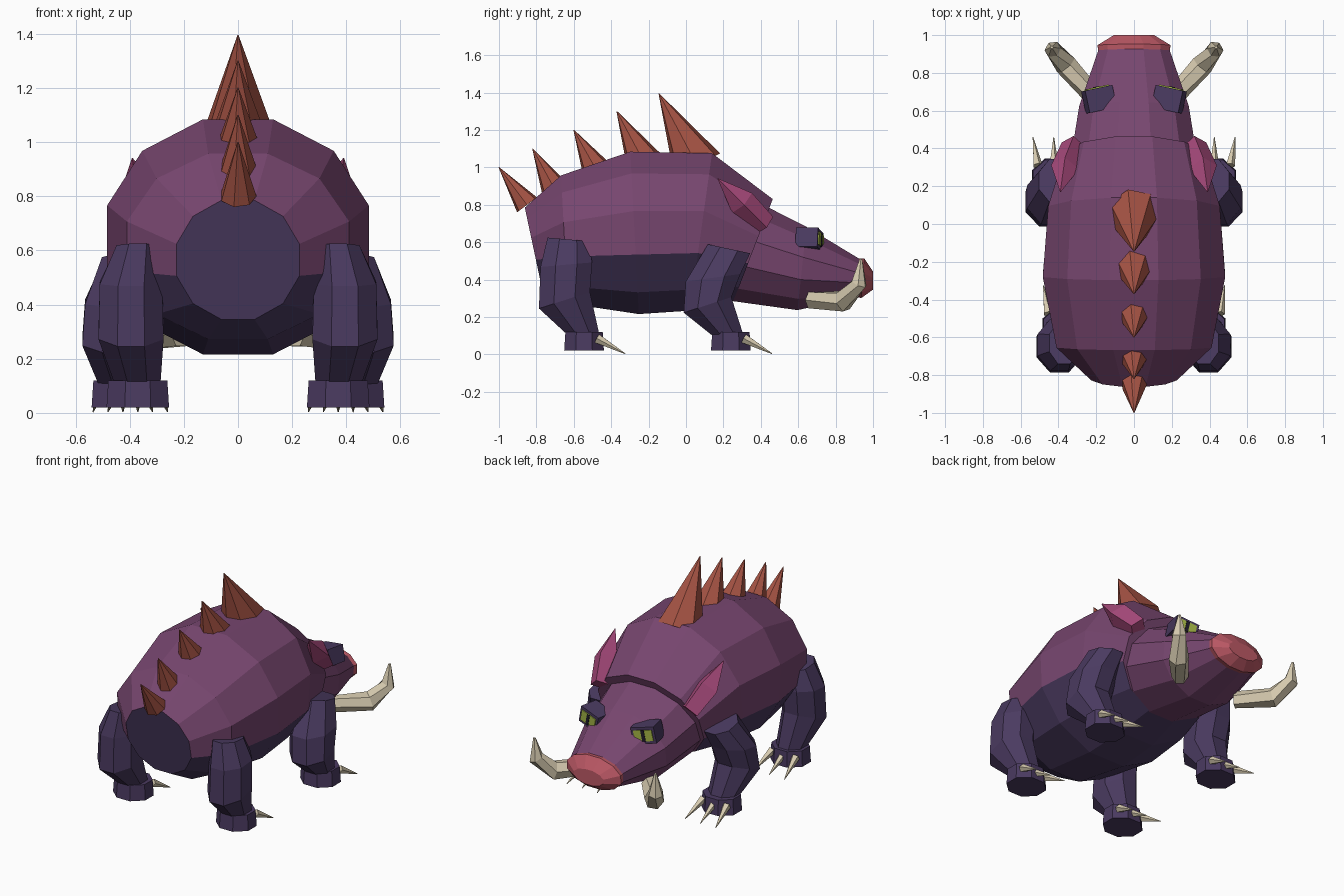
import bpy, bmesh, math
from mathutils import Vector, Euler, Matrix

if "Cube" in bpy.data.objects:
    bpy.data.objects.remove(bpy.data.objects["Cube"])


def material(name, hexcode):
    lin = []
    for i in (0, 2, 4):
        c = int(hexcode[i:i + 2], 16) / 255
        lin.append(c / 12.92 if c <= 0.04045 else ((c + 0.055) / 1.055) ** 2.4)
    m = bpy.data.materials.new(name)
    m.diffuse_color = (*lin, 1)
    m.use_nodes = True
    m.node_tree.nodes["Principled BSDF"].inputs["Base Color"].default_value = m.diffuse_color
    return m


PURPLE = material("purple hide", "77466f")
NAVY = material("dark navy hide", "4a3a60")
RUST = material("rust spine", "a65344")
EAR = material("magenta ear", "a84a7c")
SNOUT = material("pink snout", "bd5966")
BONE = material("bone", "d6caaf")
GREEN = material("yellow green eye", "a3b545")
BLACK = material("pupil", "1e1a28")


def skin(name, rings, mats, dark=()):
    """Join rings of points; sides listed in dark and the first cap use the second material."""
    bm = bmesh.new()
    vs = [[bm.verts.new(p) for p in r] for r in rings]
    n = len(vs[0])
    for a, b in zip(vs, vs[1:]):
        for k in range(n):
            f = bm.faces.new((a[k], a[(k + 1) % n], b[(k + 1) % n], b[k]))
            f.material_index = 1 if k in dark else 0
    cap = bm.faces.new(vs[0])
    cap.material_index = 1 if dark else 0
    bm.faces.new(vs[-1])
    bmesh.ops.recalc_face_normals(bm, faces=bm.faces)
    me = bpy.data.meshes.new(name)
    bm.to_mesh(me)
    bm.free()
    for m in mats:
        me.materials.append(m)
    ob = bpy.data.objects.new(name, me)
    bpy.context.collection.objects.link(ob)
    return ob


def loft(name, sections, n, mats, dark=()):
    """Sections: x, y, z, x radius, other radius, tilt of the other axis from +y towards +z."""
    rings = []
    for x, y, z, rx, rv, tilt in sections:
        t = math.radians(tilt)
        ring = []
        for k in range(n):
            a = math.pi * (2 * k + 1) / n
            v = rv * math.sin(a)
            ring.append((x + rx * math.cos(a), y + v * math.cos(t), z + v * math.sin(t)))
        rings.append(ring)
    return skin(name, rings, mats, dark)


def tube(name, path, n, mat):
    """Tapered tube along points (x, y, z, radius)."""
    pts = [Vector(p[:3]) for p in path]
    rings = []
    for i, p in enumerate(pts):
        d = pts[min(i + 1, len(pts) - 1)] - pts[max(i - 1, 0)]
        side = Vector((1, 0, 0)) - d * (d.x / d.length_squared)
        side.normalize()
        up = d.normalized().cross(side)
        r = max(path[i][3], 0.002)
        rings.append([p + r * (side * math.cos(2 * math.pi * k / n) + up * math.sin(2 * math.pi * k / n))
                      for k in range(n)])
    return skin(name, rings, [mat])


def box(name, size, offset, mat, frame):
    bm = bmesh.new()
    bmesh.ops.create_cube(bm, size=1, matrix=frame @ Matrix.Translation(offset) @ Matrix.Diagonal((*size, 1)))
    me = bpy.data.meshes.new(name)
    bm.to_mesh(me)
    bm.free()
    me.materials.append(mat)
    bpy.context.collection.objects.link(bpy.data.objects.new(name, me))


# Body with dark belly and rump
loft("body", [(0, -0.815, 0.565, 0.235, 0.233, 102),
              (0, -0.65, 0.615, 0.425, 0.355, 93),
              (0, -0.275, 0.65, 0.5, 0.45, 93),
              (0, 0.08, 0.655, 0.47, 0.44, 82),
              (0, 0.36, 0.56, 0.375, 0.30, 69)], 12, [PURPLE, NAVY], range(6, 11))

# Head and snout pad
loft("head", [(0, 0.33, 0.54, 0.345, 0.28, 69),
              (0, 0.62, 0.46, 0.30, 0.232, 84),
              (0, 0.92, 0.41, 0.195, 0.105, 86)], 12, [PURPLE])
loft("snout_pad", [(0, 0.91, 0.41, 0.195, 0.105, 86),
                   (0, 0.945, 0.408, 0.20, 0.11, 86),
                   (0, 1.0, 0.395, 0.11, 0.05, 90)], 12, [SNOUT])

# Back spines: base y, base z, radius, tip y, tip z
spines = [(0.06, 1.01, 0.142, -0.145, 1.395), (-0.22, 1.02, 0.105, -0.37, 1.30),
          (-0.47, 0.97, 0.087, -0.60, 1.20), (-0.70, 0.88, 0.077, -0.82, 1.10),
          (-0.85, 0.80, 0.068, -1.0, 1.0)]
for i, (y, z, r, ty, tz) in enumerate(spines):
    tube(f"back_spine_{i + 1}", [(0, y, z, r), (0, ty, tz, 0)], 7, RUST)

for s, side in ((1, "right"), (-1, "left")):
    # Ear
    tube(f"ear_{side}", [(s * 0.32, 0.42, 0.69, 0.065), (s * 0.365, 0.30, 0.81, 0.075),
                         (s * 0.39, 0.17, 0.94, 0)], 4, EAR)
    # Tusk
    tube(f"tusk_{side}", [(s * 0.21, 0.67, 0.29, 0.05), (s * 0.36, 0.84, 0.285, 0.06),
                          (s * 0.43, 0.925, 0.38, 0.046), (s * 0.435, 0.935, 0.51, 0.008)], 6, BONE)
    # Eye socket block, eye plate and slit pupil
    frame = Matrix.Translation((s * 0.185, 0.66, 0.612)) @ \
        Euler((0, math.radians(-12 * s), math.radians(-12 * s))).to_matrix().to_4x4()
    box(f"eye_socket_{side}", (0.15, 0.12, 0.105), (0, 0, 0), NAVY, frame)
    box(f"eye_{side}", (0.12, 0.008, 0.07), (0, 0.062, 0), GREEN, frame)
    box(f"pupil_{side}", (0.022, 0.008, 0.07), (0, 0.065, 0), BLACK, frame)

    # Legs: bent thigh and shin
    legs = {
        "front": [(0.41, 0.23, 0.565, 0.10, 0.125, -12), (0.44, 0.145, 0.41, 0.135, 0.16, 8),
                  (0.45, 0.115, 0.265, 0.135, 0.145, 18), (0.425, 0.225, 0.10, 0.095, 0.09, 0)],
        "rear": [(0.37, -0.63, 0.615, 0.085, 0.12, -5), (0.395, -0.64, 0.48, 0.125, 0.15, 5),
                 (0.395, -0.65, 0.29, 0.13, 0.155, 18), (0.37, -0.545, 0.10, 0.09, 0.09, 0)]}
    feet = {"front": (0.425, 0.24), "rear": (0.37, -0.545)}
    for name, secs in legs.items():
        loft(f"{name}_leg_{side}", [(s * q[0], *q[1:]) for q in secs], 8, [NAVY])
        fx, fy = feet[name]
        loft(f"{name}_foot_{side}", [(s * fx, fy, 0.02, 0.125, 0.115, 0),
                                     (s * fx, fy, 0.12, 0.118, 0.108, 0)], 8, [NAVY])
        # Three claws on each foot
        for k in (-1, 0, 1):
            cx = s * fx + k * 0.085
            tube(f"{name}_claw_{side}_{k + 2}",
                 [(cx, fy + 0.07, 0.085, 0.026), (cx + k * 0.025, fy + 0.22, 0.004, 0)], 5, BONE)
